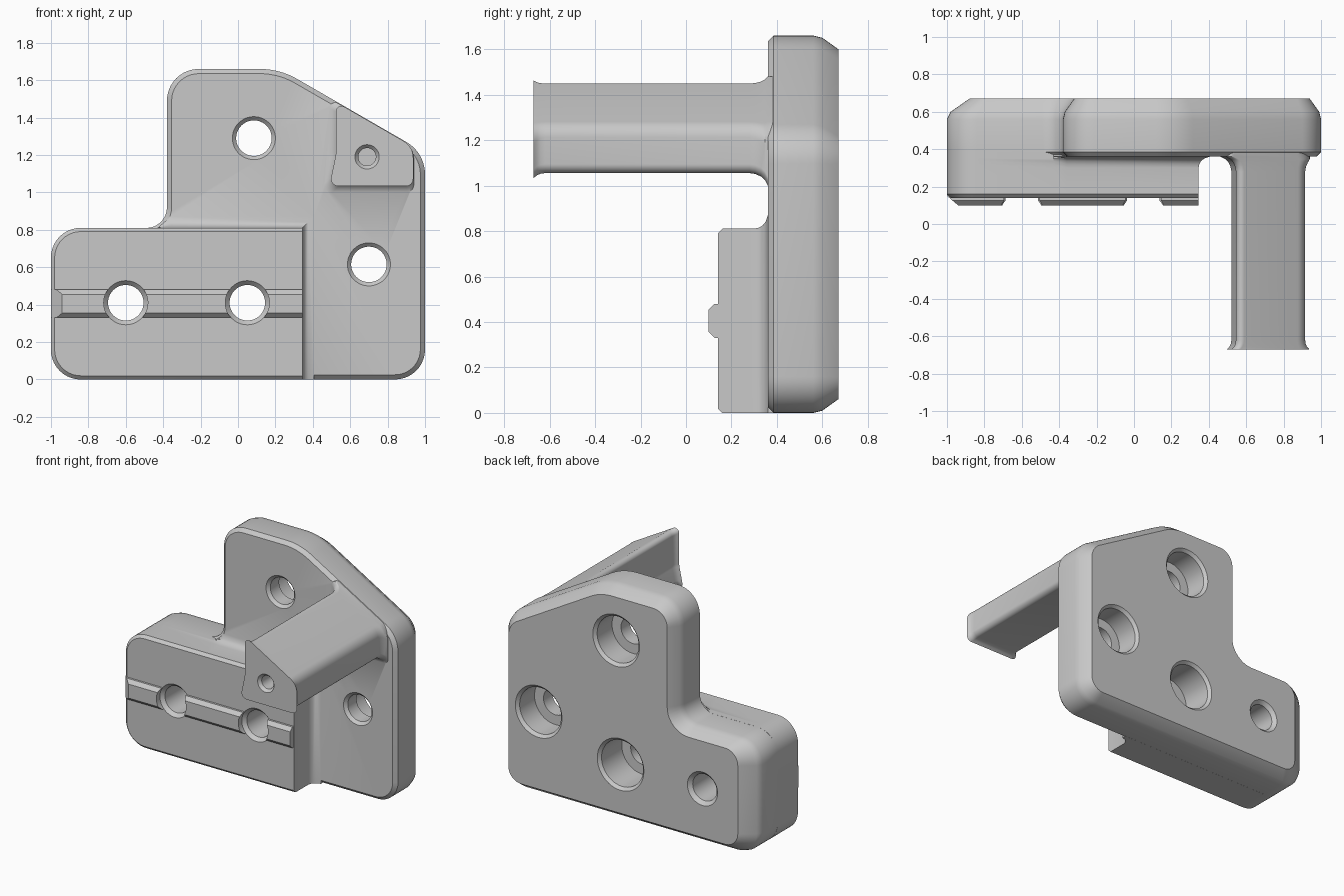
import bpy, bmesh, math
from mathutils import Vector

if "Cube" in bpy.data.objects:
    bpy.data.objects.remove(bpy.data.objects["Cube"])

grey = bpy.data.materials.new("plain grey")
grey.diffuse_color = (0.58, 0.58, 0.58, 1)
grey.use_nodes = True
grey.node_tree.nodes["Principled BSDF"].inputs["Base Color"].default_value = grey.diffuse_color


def rounded(corners, n=10):
    """Round every (x, z, radius) corner with n arc steps."""
    pts, m = [], len(corners)
    for i, (x, z, r) in enumerate(corners):
        p = Vector((x, z, 0))
        if r <= 0:
            pts.append(p)
            continue
        u = (Vector((*corners[i - 1][:2], 0)) - p).normalized()
        v = (Vector((*corners[(i + 1) % m][:2], 0)) - p).normalized()
        half = u.angle(v) / 2
        t = r / math.tan(half)
        c = p + (u + v).normalized() * (r / math.sin(half))
        a, b = (p + u * t - c).normalized(), (p + v * t - c).normalized()
        pts += [c + a.slerp(b, k / n) * r for k in range(n + 1)]
    return pts


def loft(name, sections):
    """Skin a stack of (y, outline) sections and cap both ends."""
    bm = bmesh.new()
    rings = [[bm.verts.new((p[0], y, p[1])) for p in pts] for y, pts in sections]
    n = len(rings[0])
    for a, b in zip(rings, rings[1:]):
        for i in range(n):
            j = (i + 1) % n
            bm.faces.new((a[i], a[j], b[j], b[i]))
    bm.faces.new(rings[0])
    bm.faces.new(rings[-1][::-1])
    bmesh.ops.recalc_face_normals(bm, faces=bm.faces)
    me = bpy.data.meshes.new(name)
    bm.to_mesh(me)
    bm.free()
    me.materials.append(grey)
    ob = bpy.data.objects.new(name, me)
    bpy.context.collection.objects.link(ob)
    return ob


def combine(target, other, op):
    """Apply a boolean and discard the second object."""
    other.hide_render = True
    mod = target.modifiers.new("bool", 'BOOLEAN')
    mod.operation, mod.solver, mod.object = op, 'EXACT', other
    bpy.ops.object.select_all(action='DESELECT')
    bpy.context.view_layer.objects.active = target
    target.select_set(True)
    bpy.ops.object.modifier_apply(modifier=mod.name)
    bpy.data.objects.remove(other)


def hole(target, x, z, profile, n=48):
    """Cut a stepped round hole given as (y, radius) pairs."""
    secs = [(y, [(x + r * math.cos(2 * math.pi * k / n),
                  z + r * math.sin(2 * math.pi * k / n)) for k in range(n)])
            for y, r in profile]
    combine(target, loft("hole_cutter", secs), 'DIFFERENCE')


def slant(x, d):
    return 1.46 - 0.577 * (x - 0.57) - 1.155 * d


# Back plate: stepped outline with a sloping top right, inset by d
def plate_outline(d):
    peak = 0.57 - (0.2 + 0.155 * d) / 0.577
    return rounded([(-1 + 2 * d, d, .16 - d), (1 - d, d, .16 - d),
                    (1 - d, slant(1 - d, d), .2 - d), (peak, 1.66 - d, .4 - d),
                    (-.38 + d, 1.66 - d, .17 - d), (-.38 + d, .81 - d, .11 + d),
                    (-1 + 2 * d, .81 - d, .16 - d)])


bracket = loft("mounting_bracket", [(y, plate_outline(d)) for y, d in (
    (.36, .025), (.385, 0), (.56, 0), (.60, .01), (.67, .06))])


# Raised front block: c is the front chamfer, d the fillet into the plate
def block_outline(c, d):
    e = .0005
    return rounded([(-1 - e + c, -e + c, .16 - c), (.345 + d, -e + c, 0),
                    (.345 + d, .81 + e + d - c, 0), (-.36, .81 + e + d - c, 0),
                    (-.43, .81 + e - c, 0), (-1 - e + c, .81 + e - c, .16 - c)])


block = loft("front_block", [(y, block_outline(c, d)) for y, c, d in (
    (.14, .02, 0), (.16, 0, 0), (.30, 0, 0), (.32, 0, .004), (.337, 0, .014),
    (.35, 0, .03), (.36, 0, .06), (.39, 0, .06))])
combine(bracket, block, 'UNION')


# Locating ridge across the block
def box(x0, x1, z0, z1):
    return [(x0, z0), (x1, z0), (x1, z1), (x0, z1)]


ridge = loft("ridge", [(.17, box(-.999, .344, .33, .48)),
                       (.15, box(-.999, .344, .33, .48)),
                       (.125, box(-.97, .344, .33, .48)),
                       (.10, box(-.94, .344, .355, .455))])
combine(bracket, ridge, 'UNION')


# Long arm with a flared tip and a filleted root
def arm_outline(d):
    right = .915 + min(d, .025)
    return rounded([(.51 - d, 1.055 - d, .04), (right, 1.055 - d, .04),
                    (right, slant(right, .003), .08 + d),
                    (.545 - d, slant(.545 - d, .003), .03),
                    (.545 - d, 1.2, .1)])


arm = loft("arm", [(y, arm_outline(d)) for y, d in (
    (-.67, .022), (-.655, .009), (-.64, .003), (-.62, 0), (.28, 0), (.305, .004),
    (.33, .015), (.347, .03), (.36, .055), (.39, .055))])
combine(bracket, arm, 'UNION')

# Bolt holes, counterbored from the back
sink = [(.65, .165), (.67, .185), (.7, .21)]
for hx, hz in ((.085, 1.29), (.7, .615)):
    hole(bracket, hx, hz, [(.33, .115), (.36, .115), (.38, .095),
                           (.48, .095), (.481, .165)] + sink)
hole(bracket, .05, .41, [(.05, .118), (.14, .118), (.165, .095),
                         (.42, .095), (.421, .165)] + sink)
hole(bracket, -.6, .41, [(.05, .118), (.14, .118), (.165, .095),
                         (.645, .095), (.67, .12), (.7, .15)])
# Blind hole in the arm tip
hole(bracket, .69, 1.19, [(-.7, .065), (-.67, .065), (-.65, .047), (-.5, .047)])

bpy.ops.object.select_all(action='DESELECT')
bracket.select_set(True)
bpy.context.view_layer.objects.active = bracket
bpy.ops.object.shade_smooth_by_angle(angle=math.radians(30))
